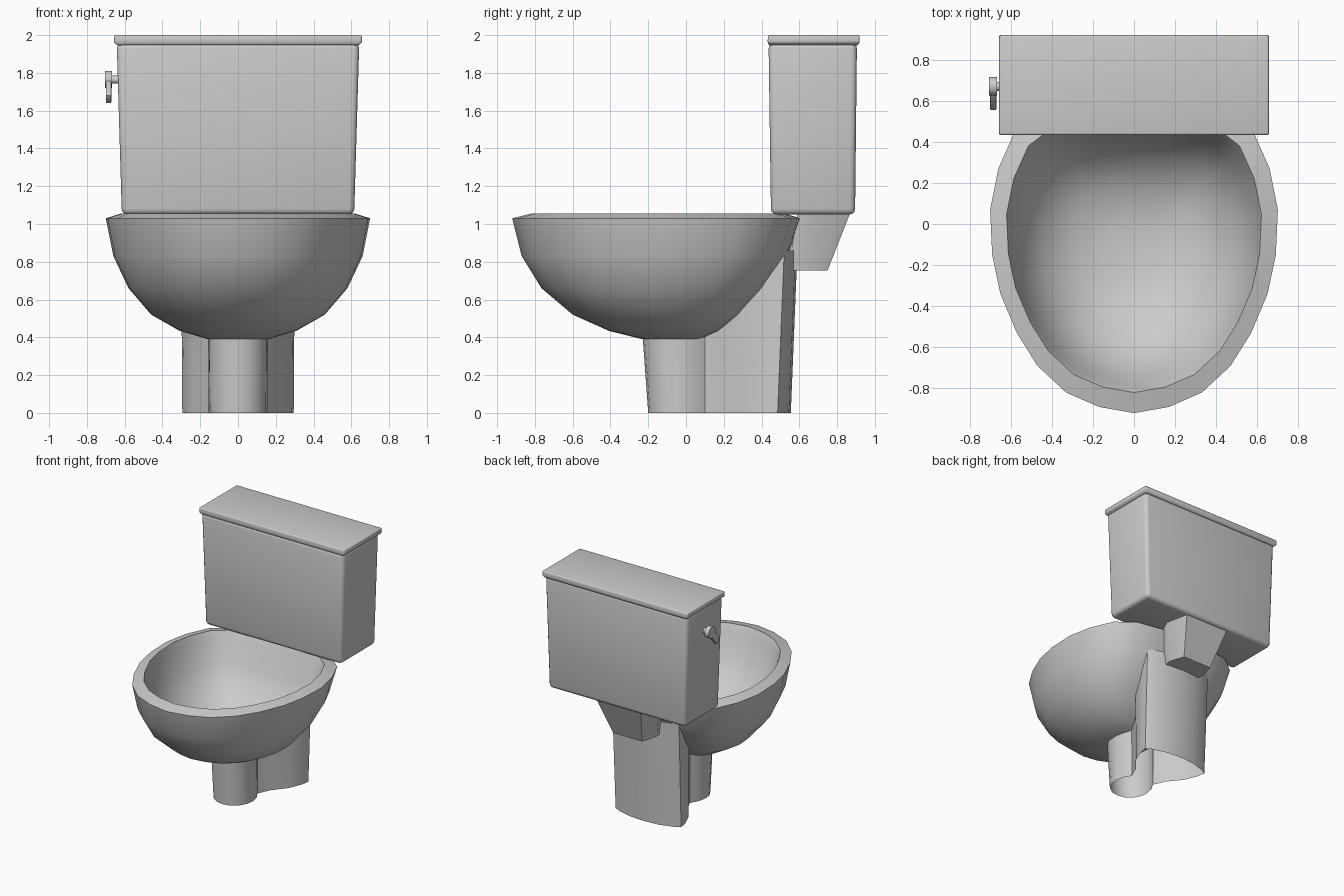
import bpy, bmesh, math
from mathutils import Vector, Matrix

if "Cube" in bpy.data.objects:
    bpy.data.objects.remove(bpy.data.objects["Cube"])


def finish(name, bm, angle=40, bevel=0, segs=3):
    bmesh.ops.recalc_face_normals(bm, faces=bm.faces)
    me = bpy.data.meshes.new(name)
    bm.to_mesh(me)
    bm.free()
    ob = bpy.data.objects.new(name, me)
    bpy.context.collection.objects.link(ob)
    bpy.ops.object.select_all(action='DESELECT')
    ob.select_set(True)
    bpy.context.view_layer.objects.active = ob
    if bevel:
        m = ob.modifiers.new("bevel", 'BEVEL')
        m.width, m.segments, m.limit_method = bevel, segs, 'ANGLE'
        bpy.ops.object.modifier_apply(modifier="bevel")
    bpy.ops.object.shade_smooth_by_angle(angle=math.radians(angle))
    return ob


def loft(rings, cap_start=False, cap_end=False):
    bm = bmesh.new()
    vr = [[bm.verts.new(p) for p in r] for r in rings]
    n = len(vr[0])
    for a, b in zip(vr, vr[1:]):
        for i in range(n):
            j = (i + 1) % n
            bm.faces.new((a[i], a[j], b[j], b[i]))
    if cap_start:
        bm.faces.new(vr[0])
    if cap_end:
        bm.faces.new(vr[-1])
    return bm


def mirrored(half):
    """Close a right-hand half outline whose ends lie on x = 0."""
    return half + [(-p[0], *p[1:]) for p in half[-2:0:-1]]


def box_ring(hx, y0, y1, z):
    return [(-hx, y0, z), (hx, y0, z), (hx, y1, z), (-hx, y1, z)]


# bowl: rim outline scaled to each level, down the inside from the outside
rim = mirrored([(0, -.92), (.17, -.89), (.33, -.82), (.47, -.69), (.57, -.53),
                (.65, -.34), (.69, -.15), (.70, .07), (.66, .27), (.58, .45),
                (.44, .56), (.23, .60), (0, .61)])
levels = [(.39, .16, -.23, .08), (.435, .31, -.41, .18), (.52, .46, -.60, .29),
          (.66, .58, -.765, .42), (.83, .66, -.87, .54), (1.03, .70, -.92, .61),
          (1.055, .62, -.82, .52), (1.0, .605, -.79, .49), (.82, .56, -.74, .43),
          (.66, .46, -.61, .33), (.55, .31, -.43, .18), (.51, .13, -.23, 0)]
bowl = loft([[(x * w / .70, a + (y + .92) / 1.53 * (b - a), z) for x, y in rim]
             for z, w, a, b in levels], True, True)
finish("bowl", bowl)

# pedestal: round front column flaring into a wide rear, open underneath
foot = mirrored([(0, -.20, .41), (.06, -.19, .41), (.115, -.15, .41),
                 (.148, -.09, .41), (.155, -.03, .41), (.14, .04, .41),
                 (.105, .10, .43), (.15, .20, .48), (.24, .31, .61),
                 (.285, .42, .76), (.295, .485, .86), (.25, .51, .86),
                 (.13, .545, .86), (0, .555, .86)])
top = [(x * 1.02, y + (.035 if y > .4 else -.03 if y < -.05 else 0), z) for x, y, z in foot]
finish("pedestal", loft([[(x, y, 0) for x, y, z in foot], top]), 45)

# bracket carrying the tank
low = mirrored([(0, .54, .755), (.15, .54, .755), (.17, .62, .755),
                (.13, .75, .755), (0, .75, .755)])
high = mirrored([(0, .59, 1.06), (.20, .59, 1.06), (.24, .68, 1.06),
                 (.20, .87, 1.06), (0, .87, 1.06)])
finish("tank_bracket", loft([low, high], True, True), 35)

# tank and lid
finish("tank", loft([box_ring(.615, .45, .895, 1.05),
                     box_ring(.642, .437, .905, 1.96)], True, True), 40, .03)
finish("tank_lid", loft([box_ring(.635, .44, .91, 1.945),
                         box_ring(.657, .432, .92, 1.96),
                         box_ring(.655, .434, .918, 2.0)], True, True), 40, .014)


# flush lever: shaft, round hub and drooping handle
def rod(bm, r, x0, x1, y, z):
    mat = Matrix.Translation(((x0 + x1) / 2, y, z)) @ Matrix.Rotation(math.pi / 2, 4, 'Y')
    bmesh.ops.create_cone(bm, cap_ends=True, segments=16, radius1=r, radius2=r,
                          depth=abs(x1 - x0), matrix=mat)


lever = bmesh.new()
rod(lever, .022, -.68, -.61, .67, 1.765)
rod(lever, .046, -.705, -.667, .67, 1.765)
finish("lever_hub", lever)
a, b = Vector((0, .67, 1.765)), Vector((0, .575, 1.66))
d = (b - a).normalized()
side = Vector((0, -d.z, d.y))
ends = []
for p, w in ((a, .025), (b, .032)):
    ends.append([(x, *(p + side * s)[1:]) for x, s in
                 ((-.70, -w), (-.67, -w), (-.67, w), (-.70, w))])
finish("lever_handle", loft(ends, True, True), 40, .006, 2)
